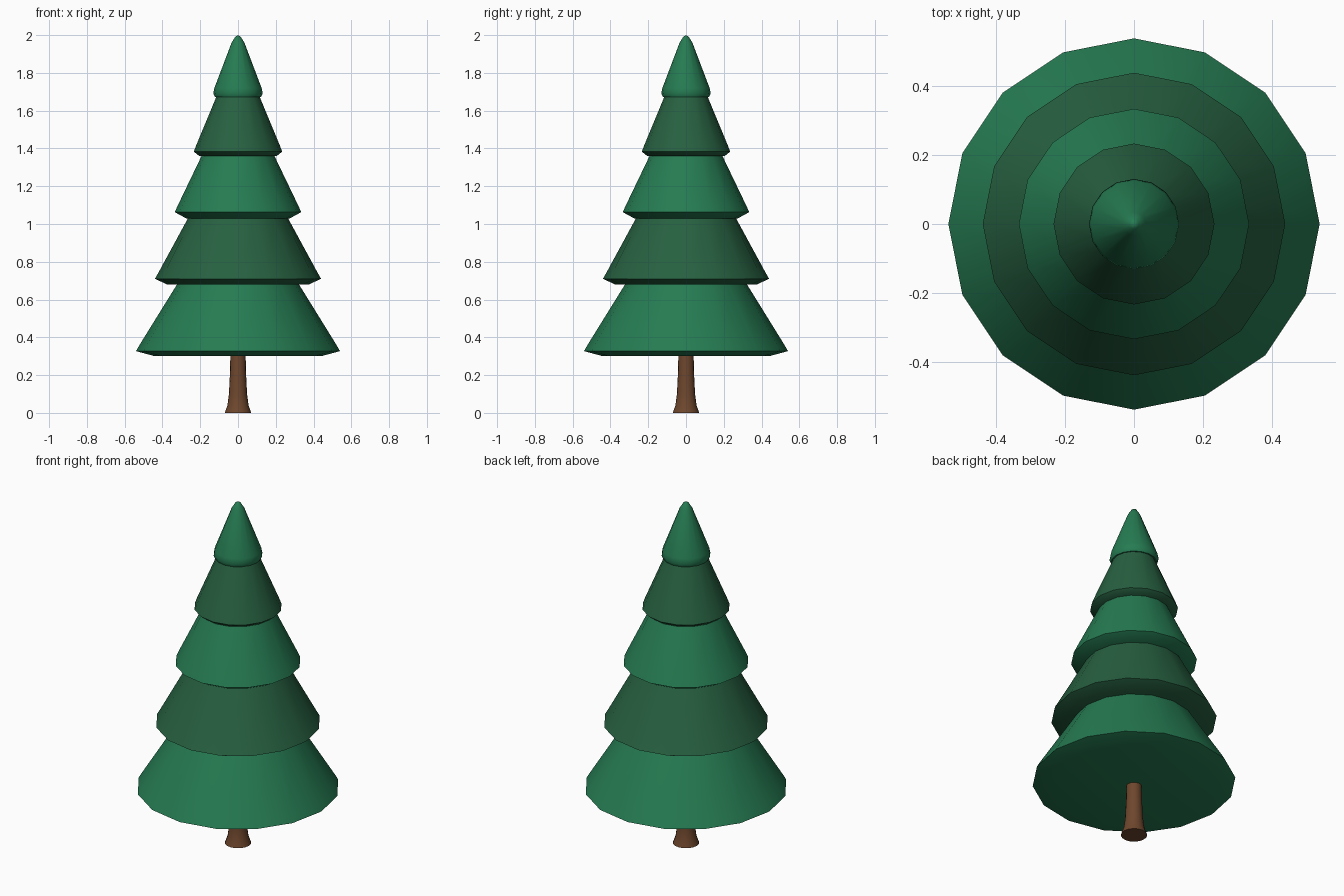
import bpy, bmesh, math

if "Cube" in bpy.data.objects:
    bpy.data.objects.remove(bpy.data.objects["Cube"])

SIDES = 16


def material(name, rgb):
    m = bpy.data.materials.new(name)
    m.diffuse_color = (*rgb, 1.0)
    m.use_nodes = True
    m.node_tree.nodes["Principled BSDF"].inputs["Base Color"].default_value = m.diffuse_color
    return m


def lathe(name, profile, mat):
    """Spin (radius, z) points into a closed solid; radius 0 ends in a point."""
    bm = bmesh.new()
    rings = []
    for r, z in profile:
        n = SIDES if r > 0 else 1
        rings.append([bm.verts.new((r * math.cos(2 * math.pi * i / SIDES),
                                    r * math.sin(2 * math.pi * i / SIDES), z))
                      for i in range(n)])
    for a, b in zip(rings, rings[1:]):
        for i in range(SIDES):
            j = (i + 1) % SIDES
            if len(b) == 1:
                bm.faces.new((a[i], a[j], b[0]))
            else:
                bm.faces.new((a[i], a[j], b[j], b[i]))
    for ring in (rings[0], rings[-1]):
        if len(ring) > 1:
            bm.faces.new(ring)
    bmesh.ops.recalc_face_normals(bm, faces=bm.faces)
    for f in bm.faces:
        f.smooth = True
    me = bpy.data.meshes.new(name)
    bm.to_mesh(me)
    bm.free()
    me.set_sharp_from_angle(angle=math.radians(40))
    me.materials.append(mat)
    ob = bpy.data.objects.new(name, me)
    bpy.context.collection.objects.link(ob)
    return ob


bright = material("bright green", (0.019, 0.20, 0.085))
dark = material("dark green", (0.020, 0.118, 0.052))
brown = material("bark brown", (0.155, 0.062, 0.026))

# Trunk with flared foot
lathe("trunk", [(0.07, 0), (0.056, 0.04), (0.048, 0.10), (0.042, 0.22),
                (0.04, 0.34)], brown)

# Foliage tiers: underside edge, rim, soft shoulder, top hidden in the next tier
tiers = [
    [(0.44, 0.30), (0.54, 0.327), (0.523, 0.357), (0.323, 0.68), (0.30, 0.717)],
    [(0.375, 0.68), (0.44, 0.71), (0.42, 0.745), (0.265, 1.03), (0.245, 1.067)],
    [(0.275, 1.03), (0.335, 1.063), (0.318, 1.10), (0.193, 1.36), (0.178, 1.39)],
    [(0.205, 1.36), (0.234, 1.383), (0.222, 1.415), (0.114, 1.675), (0.10, 1.71)],
    [(0.122, 1.672), (0.131, 1.69), (0.125, 1.72), (0.034, 1.96), (0.014, 1.992),
     (0, 2.0)],
]
for i, profile in enumerate(tiers):
    lathe(f"foliage_tier_{i + 1}", profile, dark if i % 2 else bright)
